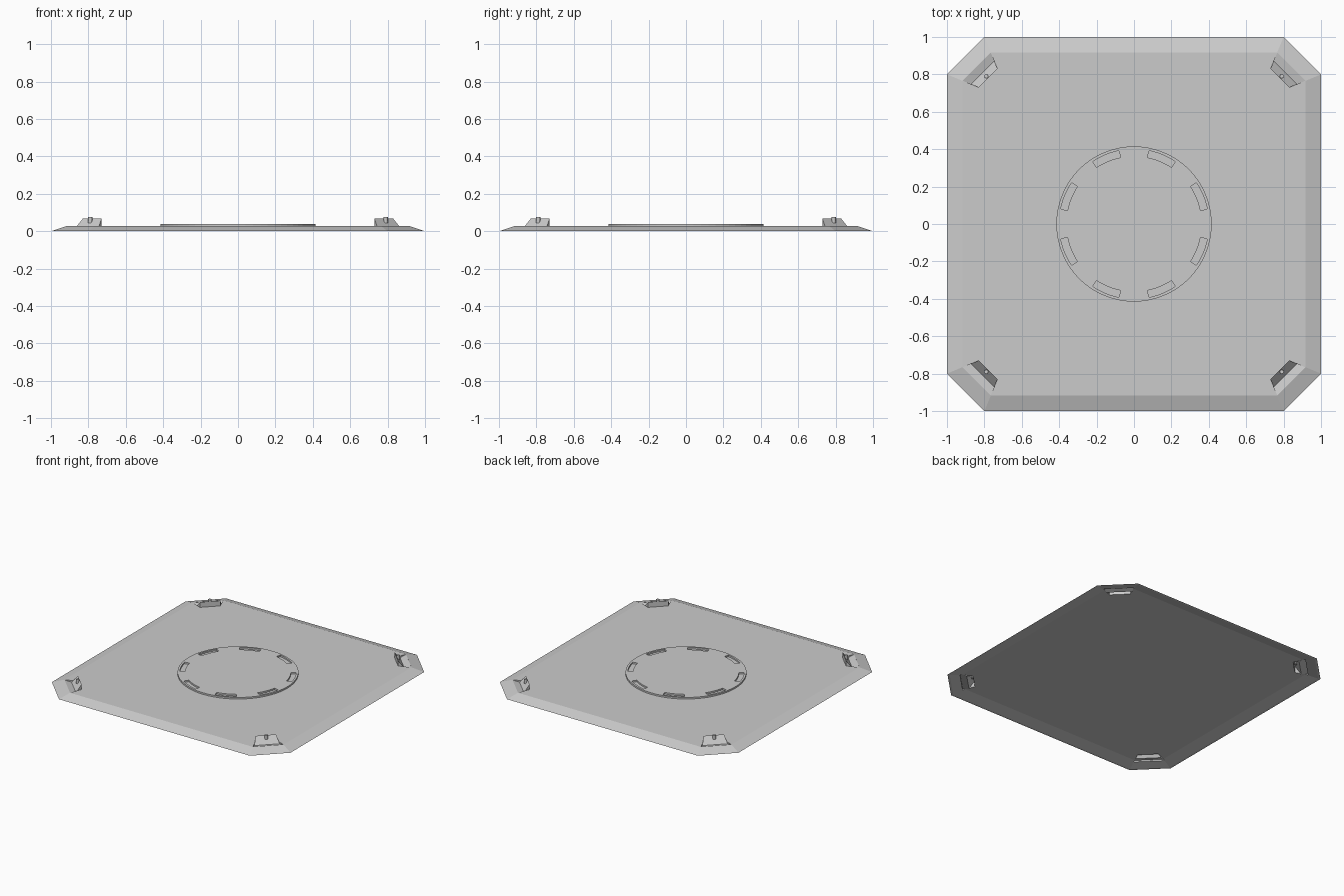
import bpy, bmesh
from math import radians, cos, sin, sqrt
from mathutils import Matrix, Vector

if "Cube" in bpy.data.objects:
    bpy.data.objects.remove(bpy.data.objects["Cube"], do_unlink=True)

grey = bpy.data.materials.new("light_grey")
grey.use_nodes = True
colour = (0.6, 0.6, 0.6, 1)
grey.diffuse_color = colour
grey.node_tree.nodes["Principled BSDF"].inputs["Base Color"].default_value = colour


def make(name, bm, recalc=True):
    if recalc:
        bmesh.ops.recalc_face_normals(bm, faces=bm.faces)
    mesh = bpy.data.meshes.new(name)
    bm.to_mesh(mesh)
    bm.free()
    mesh.materials.append(grey)
    obj = bpy.data.objects.new(name, mesh)
    bpy.context.collection.objects.link(obj)
    return obj


def prism(name, outline, z0, z1):
    bm = bmesh.new()
    low = [bm.verts.new((x, y, z0)) for x, y in outline]
    face = bm.faces.new(low)
    up = bmesh.ops.extrude_face_region(bm, geom=[face])["geom"]
    bmesh.ops.translate(bm, vec=(0, 0, z1 - z0),
                        verts=[v for v in up if isinstance(v, bmesh.types.BMVert)])
    return make(name, bm)


def cut(obj, cutters):
    for cutter in cutters:
        cutter.hide_render = True
        mod = obj.modifiers.new("cut", "BOOLEAN")
        mod.operation = "DIFFERENCE"
        mod.solver = "EXACT"
        mod.object = cutter
        bpy.context.view_layer.objects.active = obj
        bpy.ops.object.modifier_apply(modifier=mod.name)
        bpy.data.objects.remove(cutter, do_unlink=True)


def octagon(inset):
    # Square with clipped corners, every edge moved inwards by the inset
    a = 1 - inset
    b = 1.8 - inset * sqrt(2) - a
    return [(a, -b), (a, b), (b, a), (-b, a), (-a, b), (-a, -b), (-b, -a), (b, -a)]


# Base plate: thin tray with sloping rim and hollow underside
bm = bmesh.new()
rings = [[bm.verts.new((x, y, z)) for x, y in octagon(inset)]
         for inset, z in ((0.1, 0.019), (0.015, 0), (0, 0), (0.082, 0.027))]
for lower, upper in zip(rings, rings[1:]):
    for i in range(8):
        j = (i + 1) % 8
        bm.faces.new((lower[i], lower[j], upper[j], upper[i]))
bm.faces.new(rings[0])
bm.faces.new(rings[-1])
plate = make("base_plate", bm)

# Corner fixtures: hooded wedge with a sunken lip, open below
HOOD_IN, HOOD_MID, HOOD_OUT = (1.103, 0.071), (1.145, 0.088), (1.19, 0.106)
cutters = []
for k in range(4):
    turn = Matrix.Rotation(radians(45 + 90 * k), 4, "Z")
    outline = [(HOOD_IN[0], -HOOD_IN[1]), (HOOD_OUT[0], -HOOD_OUT[1]),
               (HOOD_OUT[0], HOOD_OUT[1]), (HOOD_IN[0], HOOD_IN[1])]
    cutters.append(prism("opening", [(turn @ Vector((*p, 0))).xy for p in outline], -0.1, 0.1))

    bm = bmesh.new()

    def pair(point, z):
        return [bm.verts.new((point[0], s * point[1], z)) for s in (-1, 1)]

    base, top = pair(HOOD_IN, 0.025), pair(HOOD_IN, 0.067)
    valley, lip, rim = pair(HOOD_MID, 0.014), pair(HOOD_OUT, 0.026), pair(HOOD_MID, 0.026)
    bm.faces.new((base[1], base[0], top[0], top[1]))
    bm.faces.new((top[0], valley[0], valley[1], top[1]))
    bm.faces.new((valley[0], lip[0], lip[1], valley[1]))
    for s in (0, 1):
        flank = [base[s], valley[s], top[s]]
        cheek = [valley[s], rim[s], lip[s]]
        bm.faces.new(flank if s == 0 else flank[::-1])
        bm.faces.new(cheek if s == 0 else cheek[::-1])
    make("corner_hood", bm, recalc=False).matrix_world = turn

    # Small pin standing in the hood slope
    bm = bmesh.new()
    bmesh.ops.create_cone(bm, cap_ends=True, segments=16, radius1=0.011,
                          radius2=0.011, depth=0.032)
    bmesh.ops.translate(bm, verts=bm.verts, vec=(1.117, 0, 0.06))
    make("hood_pin", bm).matrix_world = turn
cut(plate, cutters)


# Central disc with eight curved slots
def arc(radius, start, end, steps):
    angles = [radians(start + (end - start) * i / steps) for i in range(steps + 1)]
    return [(radius * cos(a), radius * sin(a)) for a in angles]


disc = prism("centre_disc", arc(0.415, 0, 360, 64)[:-1], 0.024, 0.039)
slots = []
for k in range(8):
    mid = 22.5 + 45 * k
    slots.append(prism("slot", arc(0.4, mid - 11, mid + 11, 6)
                       + arc(0.363, mid + 11, mid - 11, 6), -0.1, 0.1))
cut(disc, slots)
